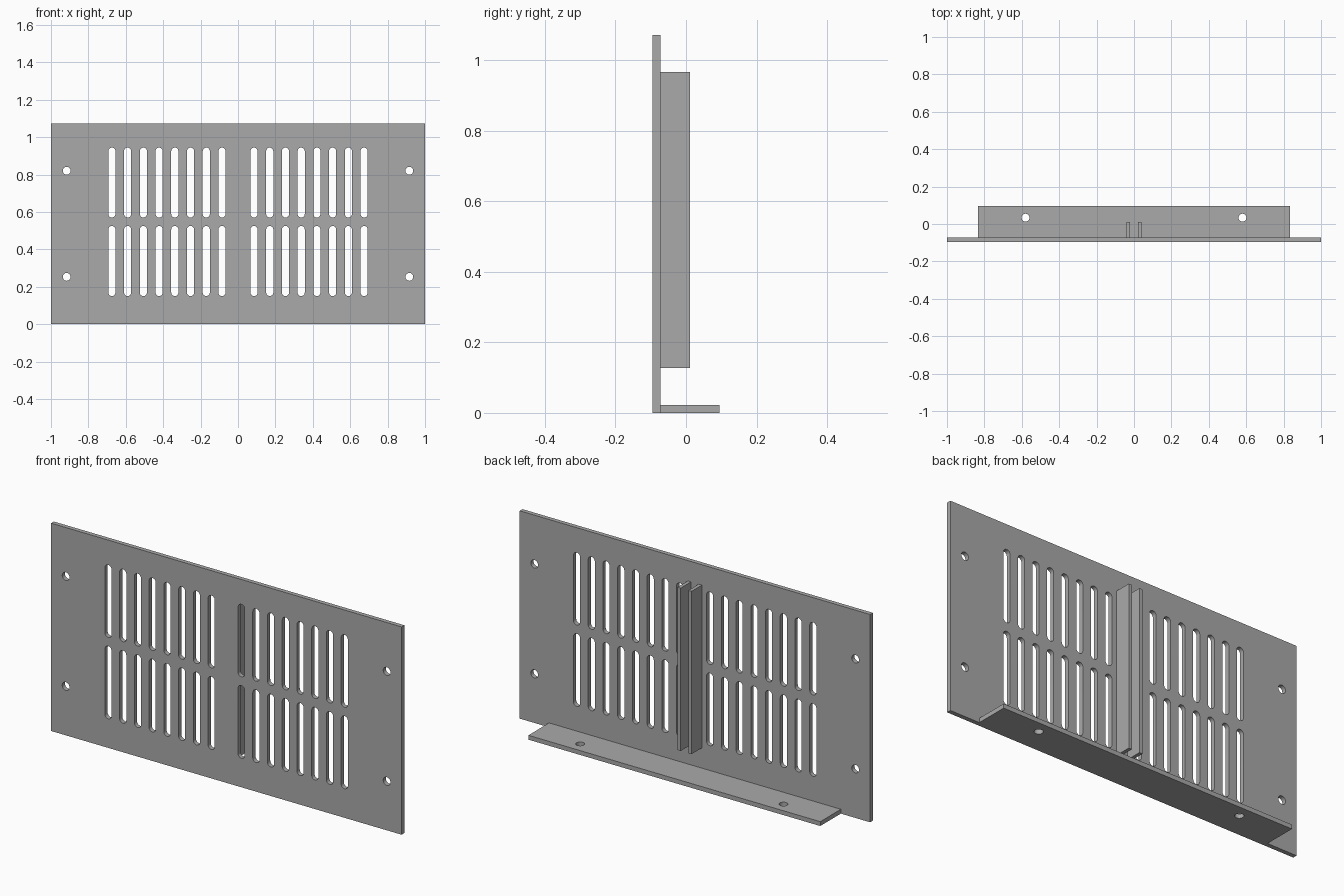
import bpy
import bmesh
import math
from mathutils import Matrix, Vector

cube = bpy.data.objects.get("Cube")
if cube:
    bpy.data.objects.remove(cube, do_unlink=True)

metal = bpy.data.materials.new("grey_metal")
metal.use_nodes = True
grey = (0.4, 0.4, 0.4, 1)
metal.diffuse_color = grey
metal.node_tree.nodes["Principled BSDF"].inputs["Base Color"].default_value = grey


def rectangle(x0, x1, v0, v1):
    return [(x0, v0), (x1, v0), (x1, v1), (x0, v1)]


def slot(x, low, high, r, steps=12):
    """Upright rounded slot; a plain circle when low equals high."""
    pts = []
    for centre, start in ((high, 0), (low, math.pi)):
        for i in range(steps + 1):
            a = start + math.pi * i / steps
            p = (x + r * math.cos(a), centre + r * math.sin(a))
            if not pts or (Vector(p) - Vector(pts[-1])).length > 1e-5:
                pts.append(p)
    if (Vector(pts[0]) - Vector(pts[-1])).length < 1e-5:
        pts.pop()
    return pts


def sheet(name, outline, holes, thickness, matrix):
    """Flat sheet with through holes, extruded along its local z."""
    bm = bmesh.new()
    for loop in [outline] + holes:
        verts = [bm.verts.new((u, v, 0)) for u, v in loop]
        for i, v in enumerate(verts):
            bm.edges.new((v, verts[(i + 1) % len(verts)]))
    bmesh.ops.triangle_fill(bm, edges=bm.edges[:], use_beauty=True, normal=(0, 0, 1))
    ext = bmesh.ops.extrude_face_region(bm, geom=bm.faces[:], use_keep_orig=True)
    moved = [g for g in ext["geom"] if isinstance(g, bmesh.types.BMVert)]
    bmesh.ops.translate(bm, verts=moved, vec=(0, 0, thickness))
    bmesh.ops.transform(bm, matrix=matrix, verts=bm.verts[:])
    bmesh.ops.recalc_face_normals(bm, faces=bm.faces[:])
    mesh = bpy.data.meshes.new(name)
    bm.to_mesh(mesh)
    bm.free()
    mesh.materials.append(metal)
    obj = bpy.data.objects.new(name, mesh)
    bpy.context.collection.objects.link(obj)
    bpy.ops.object.select_all(action="DESELECT")
    obj.select_set(True)
    bpy.context.view_layer.objects.active = obj
    bpy.ops.object.shade_smooth_by_angle(angle=math.radians(30))
    return obj


FRONT, BACK, THICK = -0.095, -0.0725, 0.0225
SLOT_R, HOLE_R = 0.019, 0.021

# Face plate with two rows of vent slots and four corner screw holes
holes = []
for side in (-1, 1):
    for i in range(8):
        x = side * (0.0856 + 0.0841 * i)
        for low, high in ((0.15, 0.525), (0.57, 0.944)):
            holes.append(slot(x, low + SLOT_R, high - SLOT_R, SLOT_R))
    for z in (0.253, 0.82):
        holes.append(slot(side * 0.916, z, z, HOLE_R))
upright = Matrix.Translation((0, BACK, 0)) @ Matrix.Rotation(math.pi / 2, 4, "X")
sheet("face_plate", rectangle(-1, 1, 0, 1.072), holes, THICK, upright)

# Bottom mounting flange with two screw holes
holes = [slot(s * 0.58, 0.034, 0.034, HOLE_R) for s in (-1, 1)]
sheet("mounting_flange", rectangle(-0.833, 0.833, BACK, 0.095), holes, THICK, Matrix())

# Pair of upright ribs behind the centre
for side, name in ((-1, "right_rib"), (1, "left_rib")):
    x = side * 0.031
    sheet(name, rectangle(x - 0.009, x + 0.009, BACK, 0.012), [], 0.84,
          Matrix.Translation((0, 0, 0.127)))
